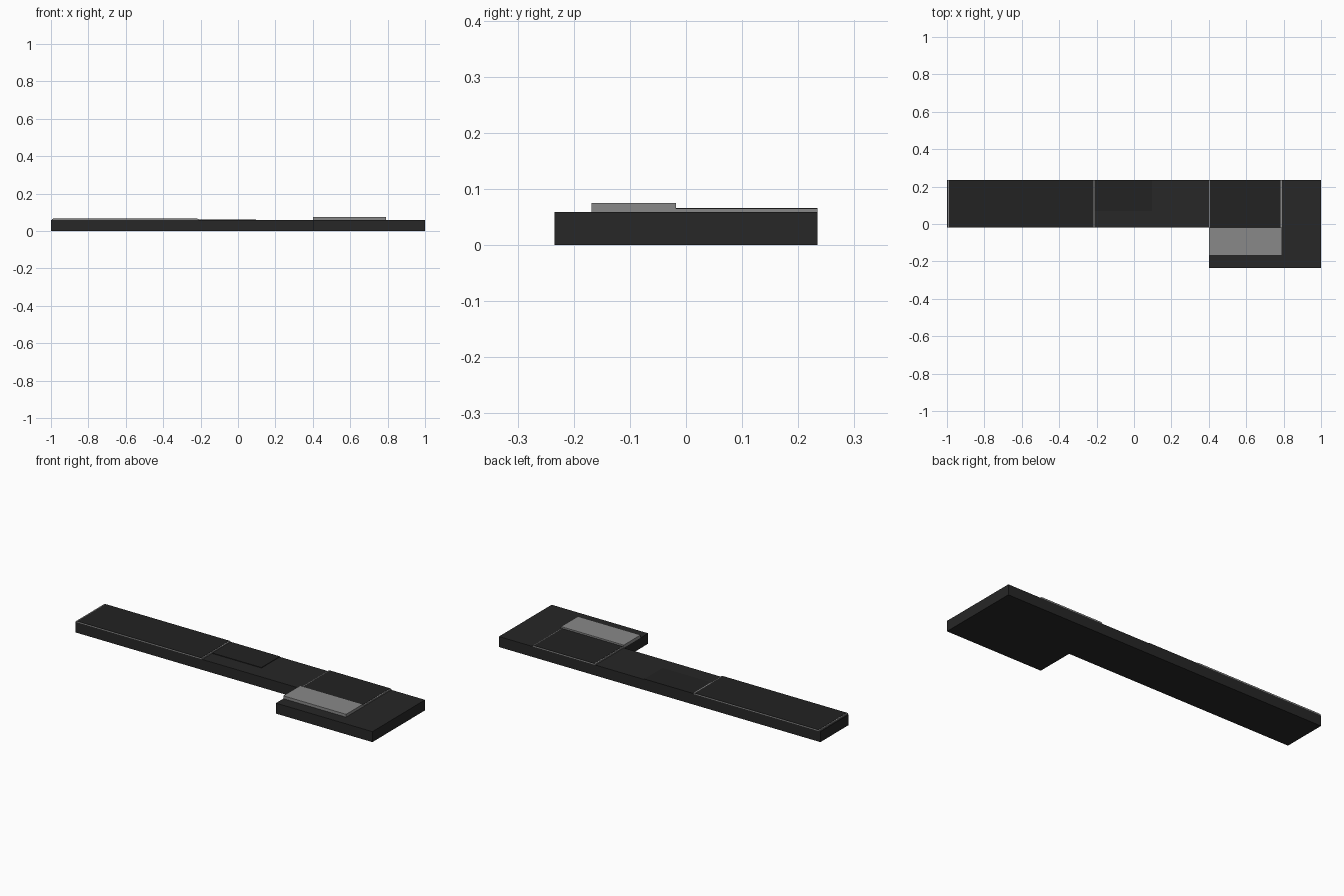
import bpy, bmesh

if "Cube" in bpy.data.objects:
    bpy.data.objects.remove(bpy.data.objects["Cube"])


def material(name, v):
    m = bpy.data.materials.new(name)
    m.diffuse_color = (v, v, v, 1)
    m.use_nodes = True
    m.node_tree.nodes["Principled BSDF"].inputs["Base Color"].default_value = m.diffuse_color
    return m


DARK = material("dark", 0.02)
BLACK = material("black", 0.016)
GREY = material("grey", 0.25)


def prism(name, outline, z0, z1, mat):
    """Extrude a flat outline from z0 up to z1."""
    bm = bmesh.new()
    face = bm.faces.new([bm.verts.new((x, y, z0)) for x, y in outline])
    top = bmesh.ops.extrude_face_region(bm, geom=[face])["geom"]
    for v in top:
        if isinstance(v, bmesh.types.BMVert):
            v.co.z = z1
    bmesh.ops.recalc_face_normals(bm, faces=bm.faces)
    mesh = bpy.data.meshes.new(name)
    bm.to_mesh(mesh)
    bm.free()
    mesh.materials.append(mat)
    obj = bpy.data.objects.new(name, mesh)
    bpy.context.collection.objects.link(obj)


def slab(name, x0, x1, y0, y1, z0, z1, mat):
    prism(name, [(x0, y0), (x1, y0), (x1, y1), (x0, y1)], z0, z1, mat)


BACK, STEP, BASE = 0.234, -0.018, 0.059

# L-shaped base
prism("base", [(-1, STEP), (0.4, STEP), (0.4, -BACK), (1, -BACK),
               (1, BACK), (-1, BACK)], 0, BASE, DARK)

# Two raised plates: grey body with a dark sheet, leaving grey end strips
for name, x0, x1 in (("long_plate", -0.995, -0.21), ("square_plate", 0.4, 0.79)):
    slab(name, x0, x1, STEP, BACK, BASE, 0.065, GREY)
    slab(name + "_cover", x0 + 0.007, x1 - 0.007, STEP, BACK, 0.065, 0.066, BLACK)

# Thin dark panel beside the long plate
slab("thin_panel", -0.21, 0.097, 0.07, BACK, BASE, 0.062, BLACK)

# Raised grey block on the wide end
slab("grey_block", 0.4, 0.79, -0.168, STEP, BASE, 0.075, GREY)
